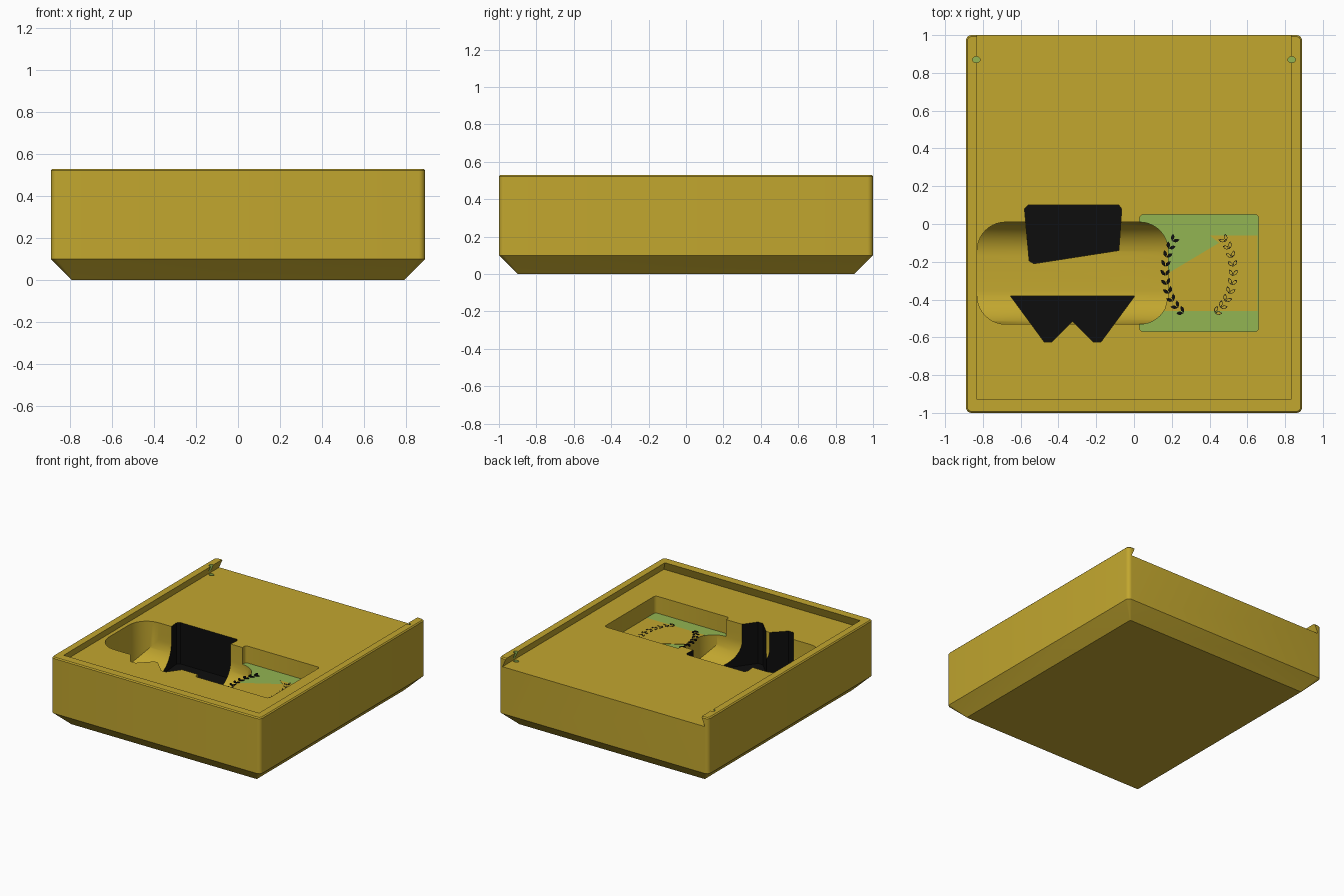
import bpy, bmesh, math

if "Cube" in bpy.data.objects:
    bpy.data.objects.remove(bpy.data.objects["Cube"])


def material(name, rgb):
    m = bpy.data.materials.new(name)
    m.diffuse_color = (*rgb, 1)
    m.use_nodes = True
    m.node_tree.nodes["Principled BSDF"].inputs["Base Color"].default_value = m.diffuse_color
    return m


GOLD = material("gold", (0.54, 0.385, 0.028))
GREEN = material("green", (0.29, 0.46, 0.085))
BLACK = material("black", (0.004, 0.004, 0.004))

FLOOR = 0.46      # tray top below the sliding lid
POCKET = 0.33     # square pocket floor
WELL = 0.15       # round-bottomed well floor


def rounded_rect(x0, x1, y0, y1, r, n=6):
    pts = []
    corners = [(x1 - r, y1 - r), (x0 + r, y1 - r), (x0 + r, y0 + r), (x1 - r, y0 + r)]
    for k, (cx, cy) in enumerate(corners):
        for i in range(n + 1):
            a = math.pi / 2 * (k + i / n)
            pts.append((cx + r * math.cos(a), cy + r * math.sin(a)))
    return pts


def loft(name, sections, mat):
    """Solid through matching closed 3D sections."""
    bm = bmesh.new()
    rings = [[bm.verts.new(p) for p in s] for s in sections]
    n = len(rings[0])
    for a, b in zip(rings, rings[1:]):
        for i in range(n):
            j = (i + 1) % n
            bm.faces.new((a[i], a[j], b[j], b[i]))
    bm.faces.new(rings[0][::-1])
    bm.faces.new(rings[-1])
    bmesh.ops.recalc_face_normals(bm, faces=bm.faces)
    me = bpy.data.meshes.new(name)
    bm.to_mesh(me)
    bm.free()
    me.materials.append(mat)
    ob = bpy.data.objects.new(name, me)
    bpy.context.collection.objects.link(ob)
    return ob


def at(pts, z):
    return [(x, y, z) for x, y in pts]


def prism(name, pts, z0, z1, mat):
    return loft(name, [at(pts, z0), at(pts, z1)], mat)


def boolean(ob, tool, op='DIFFERENCE'):
    mod = ob.modifiers.new("cut", 'BOOLEAN')
    mod.operation, mod.object, mod.solver = op, tool, 'EXACT'
    mod.material_mode = 'TRANSFER'
    dg = bpy.context.evaluated_depsgraph_get()
    me = bpy.data.meshes.new_from_object(ob.evaluated_get(dg))
    ob.modifiers.clear()
    ob.data = me
    bpy.data.objects.remove(tool)


# Box body: bevelled foot, straight walls, softened rim
body = loft("box_body", [
    at(rounded_rect(-0.79, 0.79, -0.9, 0.9, 0.005), 0),
    at(rounded_rect(-0.89, 0.89, -1, 1, 0.03), 0.1),
    at(rounded_rect(-0.89, 0.89, -1, 1, 0.03), 0.522),
    at(rounded_rect(-0.882, 0.882, -0.992, 0.992, 0.022), 0.53)], GOLD)


# Dovetail lid slot, open at the back
def slot(w, front, z):
    return [(-w, front, z), (w, front, z), (w, 1.1, z), (-w, 1.1, z)]


boolean(body, loft("lid_slot", [slot(0.86, -0.96, FLOOR), slot(0.826, -0.926, 0.54)], GOLD))

# Square pocket with a green floor
pocket = prism("square_pocket", rounded_rect(0.03, 0.66, -0.57, 0.05, 0.02, 3), POCKET, 0.5, GOLD)
pocket.data.materials.append(GREEN)
for p in pocket.data.polygons:
    if p.normal.z < -0.9:
        p.material_index = 1
boolean(body, pocket)

# Round-bottomed well: filleted trough with rounded plan corners
R = 0.18
trough = [(0.01, 0.5), (-0.53, 0.5)]
for k, cy in ((2, -0.53 + R), (3, 0.01 - R)):
    for i in range(13):
        a = math.pi / 2 * (k + i / 12)
        trough.append((cy + R * math.cos(a), WELL + R + R * math.sin(a)))
well = loft("well", [[(x, y, z) for y, z in trough] for x in (-1, 0.4)], GOLD)
boolean(well, prism("well_plan", rounded_rect(-0.83, 0.18, -0.53, 0.01, 0.15, 10), 0, 0.49, GOLD),
        'INTERSECT')
boolean(body, well)

# Black finger cut-outs on both sides of the well
back_cut = [(-0.58, 0.08), (-0.56, 0.10), (-0.08, 0.10), (-0.065, 0.08),
            (-0.08, -0.14), (-0.53, -0.21), (-0.555, -0.195)]
front_cut = [(-0.655, -0.38), (-0.475, -0.625), (-0.435, -0.625), (-0.325, -0.515),
             (-0.215, -0.625), (-0.175, -0.625), (0.005, -0.38)]
for name, pts in (("back_cut", back_cut), ("front_cut", front_cut)):
    boolean(body, prism(name, pts, WELL - 0.008, 0.5, BLACK))

# Lid catches in the two rails
for s in (-1, 1):
    ring = [(s * 0.835 + 0.02 * math.cos(i * math.pi / 8), 0.87 + 0.016 * math.sin(i * math.pi / 8))
            for i in range(16)]
    boolean(body, prism("lid_catch", ring, 0.445, 0.56, GREEN))

bpy.ops.object.select_all(action='DESELECT')
body.select_set(True)
bpy.context.view_layer.objects.active = body
bpy.ops.object.shade_smooth_by_angle(angle=math.radians(30))

# Gold panel on the pocket floor
prism("floor_panel", [(0.182, -0.26), (0.45, -0.10), (0.40, -0.06), (0.655, -0.06),
                      (0.655, -0.46), (0.16, -0.46), (0.182, -0.38)],
      POCKET - 0.001, POCKET + 0.003, GOLD)


# Leaf sprays, mirrored about the pocket's middle
def leaf(name, x, y, ang, size, z, mat):
    shape = [(-0.5, 0), (-0.1, -0.22), (0.2, -0.2), (0.5, 0), (0.2, 0.2), (-0.1, 0.22)]
    c, s = math.cos(ang), math.sin(ang)
    pts = [(x + size * (u * c - v * s), y + size * (u * s + v * c)) for u, v in shape]
    prism(name, pts, POCKET, POCKET + z, mat)


COUNT = 10
for side in (-1, 1):
    for i in range(COUNT):
        t = math.radians(43 - 101 * i / (COUNT - 1))
        for tilt in (-0.6, 0.6):
            out = 0.012 if tilt < 0 else -0.012
            x = 0.345 + side * (0.18 + out) * math.cos(t)
            y = -0.25 + (0.25 + out) * math.sin(t)
            ang = t + math.pi / 2 + tilt
            ang = ang if side > 0 else math.pi - ang
            leaf("leaf", x, y, ang, 0.04, 0.005, BLACK)
            if side > 0:
                leaf("leaf_face", x, y, ang, 0.028, 0.007, GOLD)
